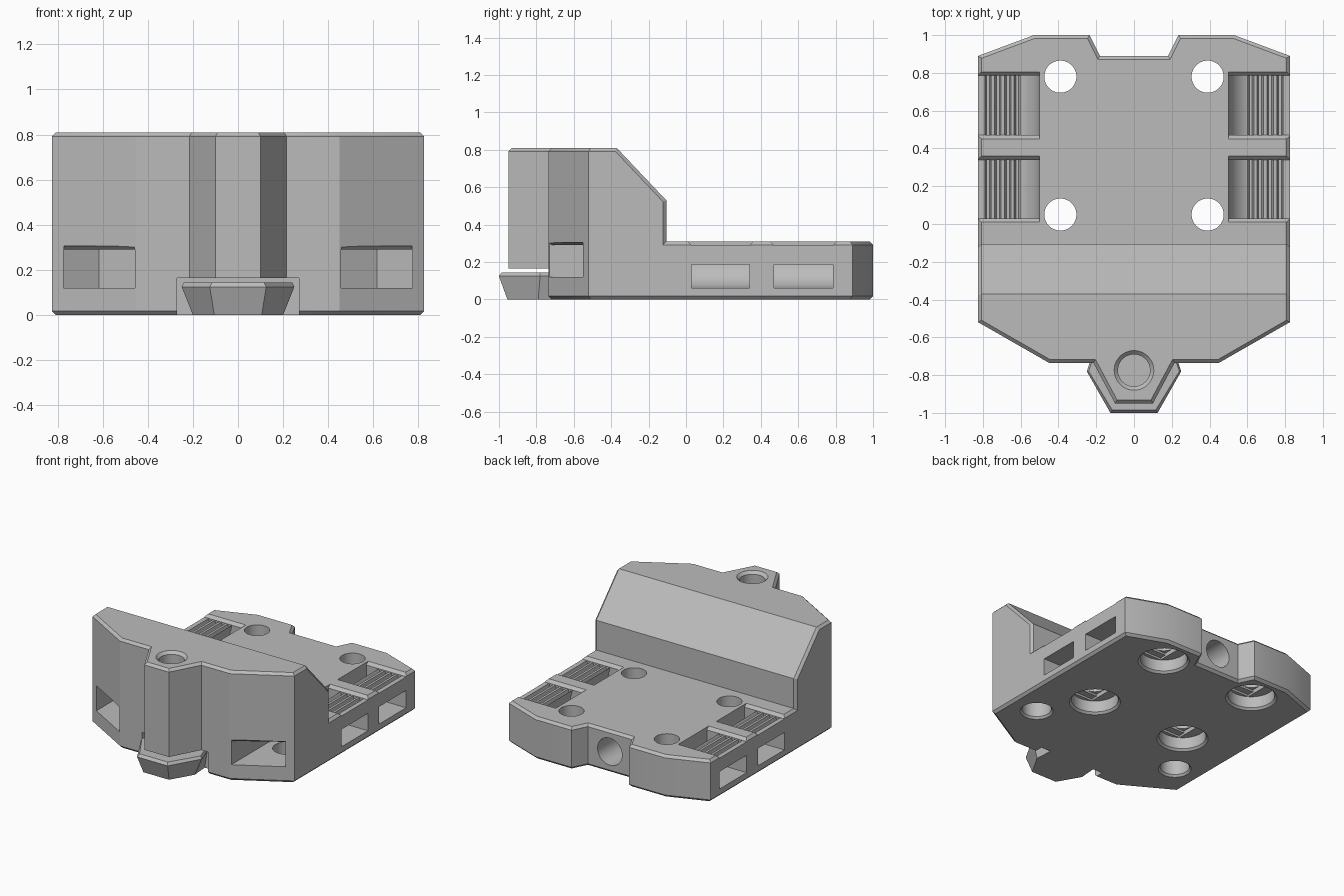
import bpy, bmesh, math

cube = bpy.data.objects.get("Cube")
if cube:
    bpy.data.objects.remove(cube, do_unlink=True)

grey = bpy.data.materials.new("plain grey")
grey.use_nodes = True
GREY = (0.5, 0.5, 0.5, 1)
grey.diffuse_color = GREY
grey.node_tree.nodes["Principled BSDF"].inputs["Base Color"].default_value = GREY


def loft(name, rings):
    """Closed solid through rings of equal point count."""
    bm = bmesh.new()
    vs = [[bm.verts.new(p) for p in r] for r in rings]
    n = len(rings[0])
    for a, b in zip(vs, vs[1:]):
        for i in range(n):
            j = (i + 1) % n
            bm.faces.new((a[i], a[j], b[j], b[i]))
    bm.faces.new(vs[0][::-1])
    bm.faces.new(vs[-1])
    bmesh.ops.recalc_face_normals(bm, faces=bm.faces)
    mesh = bpy.data.meshes.new(name)
    bm.to_mesh(mesh)
    bm.free()
    mesh.materials.append(grey)
    ob = bpy.data.objects.new(name, mesh)
    bpy.context.collection.objects.link(ob)
    return ob


def flat(points, z):
    return [(x, y, z) for x, y in points]


def rect(x0, x1, y0, y1):
    return [(x0, y0), (x1, y0), (x1, y1), (x0, y1)]


def circle(x, y, r, n=48):
    return [(x + r * math.cos(2 * math.pi * i / n), y + r * math.sin(2 * math.pi * i / n))
            for i in range(n)]


def both_sides(half):
    """Complete an outline listed on the +x half."""
    return half + [(-x, y) for x, y in reversed(half)]


def cut(target, rings):
    cutter = loft("cutter", rings)
    mod = target.modifiers.new("cut", "BOOLEAN")
    mod.operation = "DIFFERENCE"
    mod.solver = "EXACT"
    mod.object = cutter
    bpy.context.view_layer.objects.active = target
    bpy.ops.object.modifier_apply(modifier=mod.name)
    bpy.data.objects.remove(cutter, do_unlink=True)


# Body: plan outline, cut to the stepped side profile
outline = both_sides([(0.1, -0.95), (0.215, -0.735), (0.45, -0.735), (0.825, -0.52),
                      (0.825, 0.89), (0.53, 1.0), (0.235, 1.0), (0.18, 0.89)])
body = loft("body", [flat(outline, 0), flat(outline, 0.81)])
step = [(-0.465, 0.91), (-0.105, 0.53), (-0.105, 0.31), (1.2, 0.31), (1.2, 0.91)]
cut(body, [[(x, y, z) for y, z in step] for x in (-1, 1)])

# Chamfer every edge around the outer wall
bm = bmesh.new()
bm.from_mesh(body.data)
bmesh.ops.remove_doubles(bm, verts=bm.verts, dist=0.0001)
bm.normal_update()


def is_outer(f):
    return abs(f.normal.z) < 0.01 and abs(f.calc_center_median().y + 0.105) > 0.002 \
        or abs(f.normal.x) > 0.99


rim = [e for e in bm.edges if len(e.link_faces) == 2
       and is_outer(e.link_faces[0]) != is_outer(e.link_faces[1])]
bmesh.ops.bevel(bm, geom=rim, offset=0.018, offset_type="OFFSET", segments=1,
                profile=0.5, affect="EDGES")
bm.to_mesh(body.data)
bm.free()

# Clearance under the nose, and the nose bore with its countersink
under = rect(-0.27, 0.27, -1.1, -0.66)
cut(body, [flat(under, -0.1), flat(under, 0.165)])
cut(body, [flat(circle(0, -0.775, r), z)
           for r, z in ((0.085, 0.1), (0.085, 0.79), (0.125, 0.83))])

# Bore in the back notch
cut(body, [[(x, y, z) for x, z in circle(0, 0.155, 0.1)] for y in (-0.5, 1.1)])

# Strap channel section: side window, curved floor, toothed bar
floor = [(0.66 - 0.16 * math.sin(a), 0.22 - 0.16 * math.cos(a))
         for a in [i * math.pi / 16 for i in range(9)]]
teeth = []
for i in range(4):
    x = 0.79 - 0.052 * i
    teeth += [(x, 0.288), (x - 0.01, 0.25), (x - 0.026, 0.25), (x - 0.034, 0.288)]
nose_of_bar = [(0.61, 0.27), (0.615, 0.22), (0.63, 0.195), (0.655, 0.188)]
channel = [(0.95, 0.06)] + floor + [(0.5, 0.4), (0.95, 0.4), (0.95, 0.288)] \
    + teeth + nose_of_bar + [(0.95, 0.188)]

for s in (1, -1):
    for y0, y1 in ((0.03, 0.34), (0.47, 0.785)):
        cut(body, [[(s * x, y, z) for x, z in channel] for y in (y0, y1)])
        # Flared ends of the strap recess
        x0, x1 = sorted((s * 0.5, s * 0.95))
        cut(body, [flat(rect(x0, x1, y0, y1), 0.289),
                   flat(rect(x0, x1, y0 - 0.022, y1 + 0.022), 0.312),
                   flat(rect(x0, x1, y0 - 0.022, y1 + 0.022), 0.35)])

    # Mounting holes with stepped counterbores
    for y in (0.05, 0.78):
        x = s * 0.39
        cut(body, [flat(circle(x, y, r), z)
                   for r, z in ((0.195, -0.02), (0.16, 0.015), (0.16, 0.1))])
        slot = rect(x - 0.085, x + 0.085, y - 0.134, y + 0.134)
        square = rect(x - 0.085, x + 0.085, y - 0.085, y + 0.085)
        cut(body, [flat(slot, 0.09), flat(slot, 0.115)])
        cut(body, [flat(square, 0.09), flat(square, 0.13)])
        cut(body, [flat(circle(x, y, 0.085), z) for z in (0.08, 0.4)])

    # Front nut pocket with a pointed back wall, and its screw hole below
    cx = s * 0.615
    pocket = [(cx - 0.158, -0.9), (cx + 0.158, -0.9), (cx + 0.158, -0.21),
              (cx, -0.12), (cx - 0.158, -0.21)]
    cut(body, [flat(pocket, 0.12), flat(pocket, 0.29)])
    cut(body, [flat(circle(cx, -0.3, r), z)
               for r, z in ((0.13, -0.02), (0.1, 0.015), (0.1, 0.15))])
    # Sloped lip over the pocket mouth, following the angled front
    lip = [(0.45, -0.735), (0.8, -0.535), (0.8, -0.8), (0.45, -0.95)]
    mouth = [[(s * min(max(x, 0.458), 0.772), y + d, z) for x, y in lip]
             for d, z in ((0.03, 0.28), (0.022, 0.288), (0, 0.305))]
    cut(body, mouth)

# Latch: tapered hook below the nose
hook = [((0.105, -0.955), (0.2, -0.79), (0.19, -0.66), 0),
        ((0.125, -1.0), (0.25, -0.78), (0.21, -0.66), 0.125),
        ((0.115, -0.985), (0.24, -0.78), (0.2, -0.66), 0.145)]
latch = loft("latch", [flat(both_sides(list(r[:3])), r[3]) for r in hook])

# Smooth bores, sharp corners
bpy.ops.object.select_all(action="DESELECT")
body.select_set(True)
latch.select_set(True)
bpy.context.view_layer.objects.active = body
bpy.ops.object.shade_smooth_by_angle(angle=math.radians(25))
